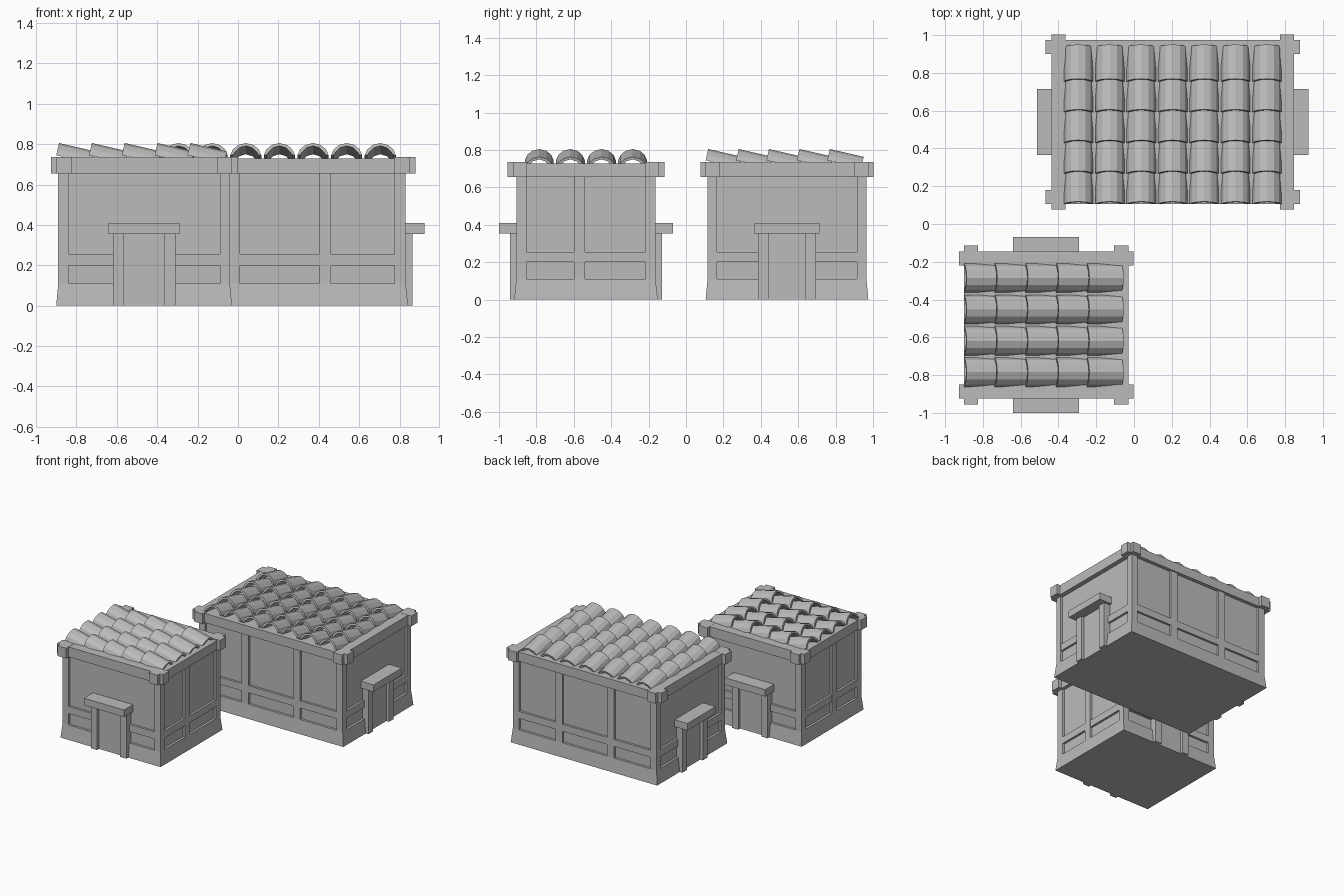
import bpy, bmesh, math
from mathutils import Matrix, Vector

if "Cube" in bpy.data.objects:
    bpy.data.objects.remove(bpy.data.objects["Cube"])

stone = bpy.data.materials.new("grey_stone")
stone.diffuse_color = (0.5, 0.5, 0.5, 1)
stone.use_nodes = True
stone.node_tree.nodes["Principled BSDF"].inputs["Base Color"].default_value = stone.diffuse_color


def finish(name, bm, place, smooth=False):
    bmesh.ops.recalc_face_normals(bm, faces=bm.faces)
    me = bpy.data.meshes.new(name)
    bm.to_mesh(me)
    bm.free()
    me.materials.append(stone)
    ob = bpy.data.objects.new(name, me)
    ob.matrix_world = place
    bpy.context.collection.objects.link(ob)
    if smooth:
        bpy.ops.object.select_all(action='DESELECT')
        ob.select_set(True)
        bpy.context.view_layer.objects.active = ob
        bpy.ops.object.shade_smooth_by_angle(angle=math.radians(25))
    return ob


def box(bm, x0, x1, y0, y1, z0, z1):
    """Axis aligned box between two corners."""
    size = Matrix.Diagonal((x1 - x0, y1 - y0, z1 - z0, 1))
    mid = Matrix.Translation(((x0 + x1) / 2, (y0 + y1) / 2, (z0 + z1) / 2))
    return bmesh.ops.create_cube(bm, size=1, matrix=mid @ size)["verts"]


def y_box(bm, side, x0, x1, d0, d1, z0, z1):
    """Box on the +y or -y wall, d = distance from the centre."""
    box(bm, x0, x1, min(side * d0, side * d1), max(side * d0, side * d1), z0, z1)


def x_box(bm, side, y0, y1, d0, d1, z0, z1):
    """Box on the +x or -x wall."""
    box(bm, min(side * d0, side * d1), max(side * d0, side * d1), y0, y1, z0, z1)


def tile(bm, x, y):
    """Arched roof tile, high end at -x, sloping down towards +x."""
    outer = [(-.077, 0), (-.064, .03), (-.038, .052), (0, .062),
             (.038, .052), (.064, .03), (.077, 0)]
    ring = outer + [(a * .84, max(b - .014, 0)) for a, b in reversed(outer)]
    place = Matrix.Translation((x, y, .745)) @ Matrix.Rotation(math.radians(13), 4, 'Y')
    ends = [[bm.verts.new(place @ Vector((e, a, b))) for a, b in ring] for e in (0, .186)]
    n = len(ring)
    for i in range(n):
        j = (i + 1) % n
        bm.faces.new((ends[0][i], ends[0][j], ends[1][j], ends[1][i]))
    for e in ends:
        for i in range(6):
            bm.faces.new((e[i], e[i + 1], e[n - 2 - i], e[n - 1 - i]))


def building(name, place, W, stiles, columns):
    """W = half depth to the door walls; stiles = uprights on the x walls."""
    L, IN = .425, .018
    CAP = .655

    # recessed wall core
    bm = bmesh.new()
    box(bm, -L + IN, L - IN, -W + IN, W - IN, .05, .72)
    finish(name + "_wall_panels", bm, place)

    # plinth, flaring out to the ground
    bm = bmesh.new()
    for v in box(bm, -L, L, -W, W, 0, .11):
        if v.co.z < .05:
            v.co.x *= (L + .01) / L
            v.co.y *= (W + .012) / W
    finish(name + "_plinth", bm, place)

    # corner posts, stiles and rails framing the panels
    bm = bmesh.new()
    for sx in (-1, 1):
        for sy in (-1, 1):
            xs, ys = sorted((sx * .375, sx * L)), sorted((sy * (W - .054), sy * W))
            box(bm, *xs, *ys, .11, CAP)
        for y in stiles:
            x_box(bm, sx, y - .03, y + .03, L - IN - .01, L, .11, CAP)
        x_box(bm, sx, -W + .05, W - .05, L - IN - .01, L - .001, .2, .256)
        y_box(bm, sx, -.376, .376, W - IN - .01, W - .001, .2, .256)
    finish(name + "_wall_frame", bm, place)

    # roof deck and door-side beams
    bm = bmesh.new()
    box(bm, -.435, .435, -W + .01, W - .01, CAP, .728)
    for s in (-1, 1):
        y_box(bm, s, -.462, .462, W - .057, W + .018, .705, .734)
        y_box(bm, s, -.43, .43, W - .057, W + .018, CAP, .706)
    finish(name + "_roof_deck", bm, place)

    # corner caps
    bm = bmesh.new()
    for sx in (-1, 1):
        for s in (-1, 1):
            xs = sorted((sx * .36, sx * .435))
            y_box(bm, s, *xs, W - .057, W + .048, CAP, .735)
            xs = sorted((sx * .36, sx * .462))
            y_box(bm, s, *xs, W - .057, W + .018, CAP, .735)
    finish(name + "_corner_caps", bm, place)

    # doorways: jambs, lintel and door slab on both ends
    bm = bmesh.new()
    for s in (-1, 1):
        y_box(bm, s, -.175, .175, W - .03, W + .093, .355, .41)
        y_box(bm, s, -.12, .12, W - .03, W + .011, .002, .36)
        for m in (-1, 1):
            y_box(bm, s, *sorted((m * .1, m * .155)), W - .03, W + .035, 0, .36)
    finish(name + "_doorways", bm, place)

    # overlapping arched tiles
    bm = bmesh.new()
    for c in range(columns):
        for r in range(5):
            tile(bm, -.435 + r * .1625, (c - (columns - 1) / 2) * .1665)
    finish(name + "_roof_tiles", bm, place, smooth=True)


building("small_house", Matrix.Translation((-.465, -.535, 0)), .372, [-.035], 4)
building("large_house",
         Matrix.Translation((.205, .54, 0)) @ Matrix.Rotation(math.pi / 2, 4, 'Z'),
         .625, [-.225, .225], 7)
